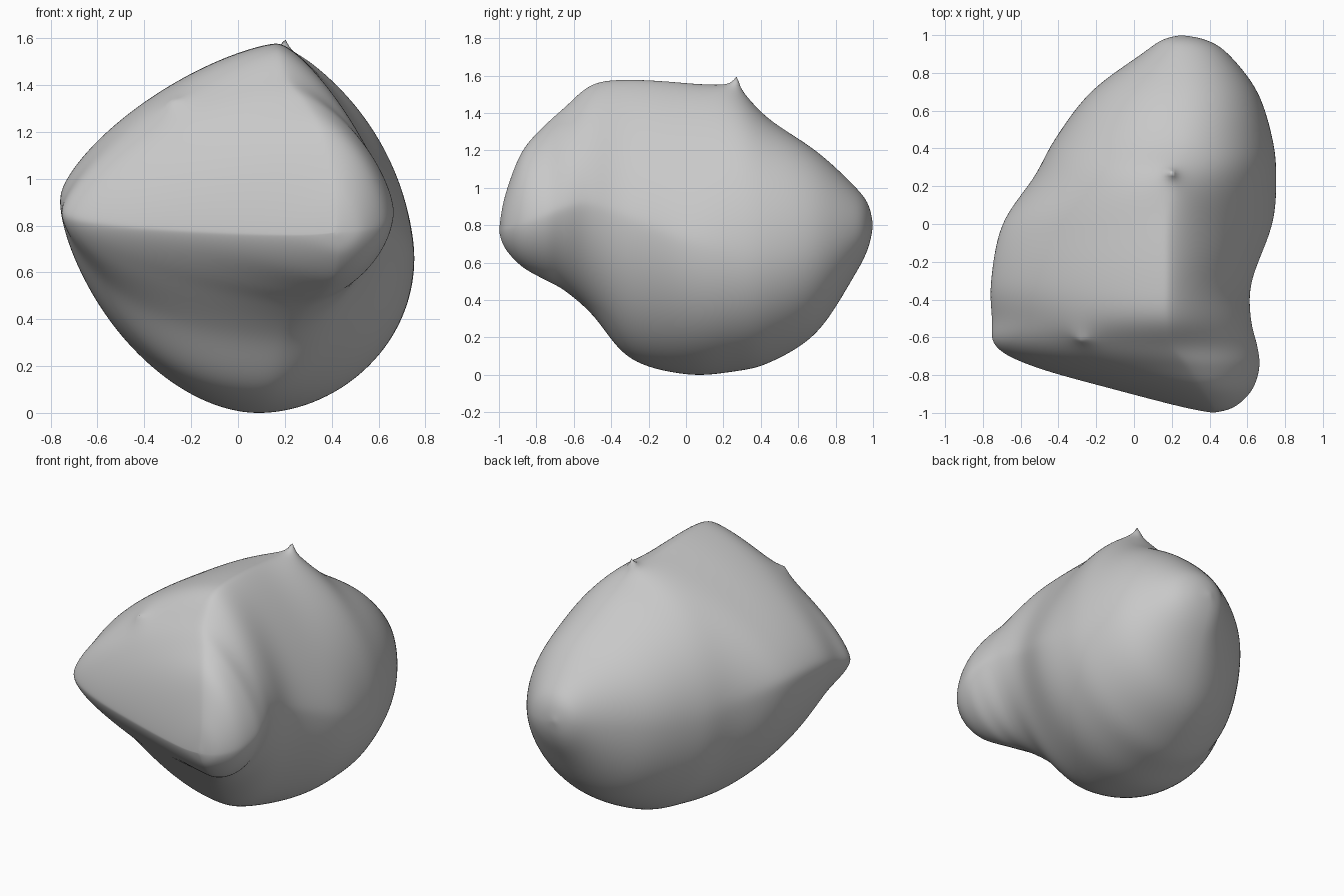
import bpy
import bmesh
import math
from mathutils import Vector

old = bpy.data.objects.get("Cube")
if old:
    bpy.data.objects.remove(old, do_unlink=True)

# Sections from nose to tail:
# y, left x, left z, right x, right z, top x, top z, bottom x, bottom z
SECTIONS = [
    (-1.0, .42, .77, .42, .77, .42, .77, .42, .77),
    (-.97, .26, .76, .53, .78, .42, .95, .43, .68),
    (-.88, -.09, .77, .625, .81, .36, 1.19, .41, .58),
    (-.76, -.52, .8, .665, .85, .28, 1.33, .36, .51),
    (-.65, -.735, .84, .655, .89, .2, 1.43, .28, .45),
    (-.5, -.755, .88, .62, .91, .17, 1.555, .18, .32),
    (-.3, -.76, .93, .625, .83, .17, 1.58, .11, .085),
    (0, -.7, .91, .735, .71, .17, 1.56, .08, 0),
    (.25, -.53, .82, .755, .66, .19, 1.51, .1, .015),
    (.45, -.42, .76, .735, .66, .22, 1.36, .13, .065),
    (.7, -.23, .76, .655, .7, .26, 1.195, .19, .225),
    (.9, .04, .78, .5, .76, .26, 1.01, .24, .53),
    (.975, .15, .8, .38, .78, .25, .91, .25, .68),
    (1.0, .25, .8, .25, .8, .25, .8, .25, .8),
]
STEPS = 15
AROUND = 192


def spline(a, b, c, d, t):
    """Smooth curve between b and c."""
    return b + .5 * t * (c - a + t * (2 * a - 5 * b + 4 * c - d + t * (3 * (b - c) + d - a)))


def ease(y, start, end):
    t = min(max((y - start) / (end - start), 0), 1)
    return t * t * (3 - 2 * t)


def smooth_sections(rows):
    last = len(rows) - 1
    for i in range(last):
        near = [rows[min(max(i + k, 0), last)] for k in (-1, 0, 1, 2)]
        for s in range(STEPS):
            yield [spline(*values, s / STEPS) for values in zip(*near)]
    yield list(rows[-1])


def outline(section):
    """Four rounded quarters joining the left, top, right and bottom points."""
    y, lx, lz, rx, rz, tx, tz, bx, bz = section
    # Roundness of each quarter: one is a straight chord, two an ellipse
    upper_left = 1.42 + .58 * ease(y, -.1, .6)
    upper_right = upper_left + .3 * (1 - ease(y, -.95, -.6))
    lower_left = 1.3 + .55 * ease(y, -.85, -.5) + .15 * ease(y, 0, .4)
    lower_right = 1.7 + .3 * ease(y, -.6, .2)
    for j in range(AROUND):
        a = math.tau * j / AROUND
        c, s = math.cos(a), math.sin(a)
        side_x, side_z = (rx, rz) if c > 0 else (lx, lz)
        end_x, end_z = (tx, tz) if s > 0 else (bx, bz)
        if s > 0:
            power = 2 / (upper_right if c > 0 else upper_left)
        else:
            power = 2 / (lower_right if c > 0 else lower_left)
        yield Vector((end_x + (side_x - end_x) * abs(c) ** power, y,
                      side_z + (end_z - side_z) * abs(s) ** power))


# Small pulled points: centre, pull, reach
PEAKS = [
    (Vector((.2, .27, 1.5)), Vector((0, 0, .065)), .09),
    (Vector((.2, .27, 1.56)), Vector((0, .01, .055)), .02),
    (Vector((-.28, -.6, 1.31)), Vector((0, -.02, .03)), .06),
]

# Body skin
bm = bmesh.new()
rings = [[bm.verts.new(p) for p in outline(section)]
         for section in smooth_sections(SECTIONS)]
for lower, upper in zip(rings, rings[1:]):
    for j in range(AROUND):
        k = (j + 1) % AROUND
        bm.faces.new((lower[j], lower[k], upper[k], upper[j]))
bmesh.ops.remove_doubles(bm, verts=bm.verts, dist=.0001)
bmesh.ops.recalc_face_normals(bm, faces=bm.faces)

# Soften the ridges
for _ in range(24):
    bmesh.ops.smooth_vert(bm, verts=bm.verts, factor=.5,
                          use_axis_x=True, use_axis_y=True, use_axis_z=True)

# Pull out the horn and the front bump
for centre, pull, reach in PEAKS:
    for v in bm.verts:
        v.co += pull * math.exp(-(v.co - centre).length / reach)

# Rest on the ground
floor = min(v.co.z for v in bm.verts)
bmesh.ops.translate(bm, verts=bm.verts, vec=(0, 0, -floor))
for face in bm.faces:
    face.smooth = True
mesh = bpy.data.meshes.new("lump_body")
bm.to_mesh(mesh)
bm.free()
body = bpy.data.objects.new("lump_body", mesh)
bpy.context.collection.objects.link(body)

# Grey clay colour
clay = bpy.data.materials.new("grey_clay")
clay.use_nodes = True
colour = (.58, .58, .58, 1)
clay.diffuse_color = colour
clay.node_tree.nodes["Principled BSDF"].inputs["Base Color"].default_value = colour
mesh.materials.append(clay)
